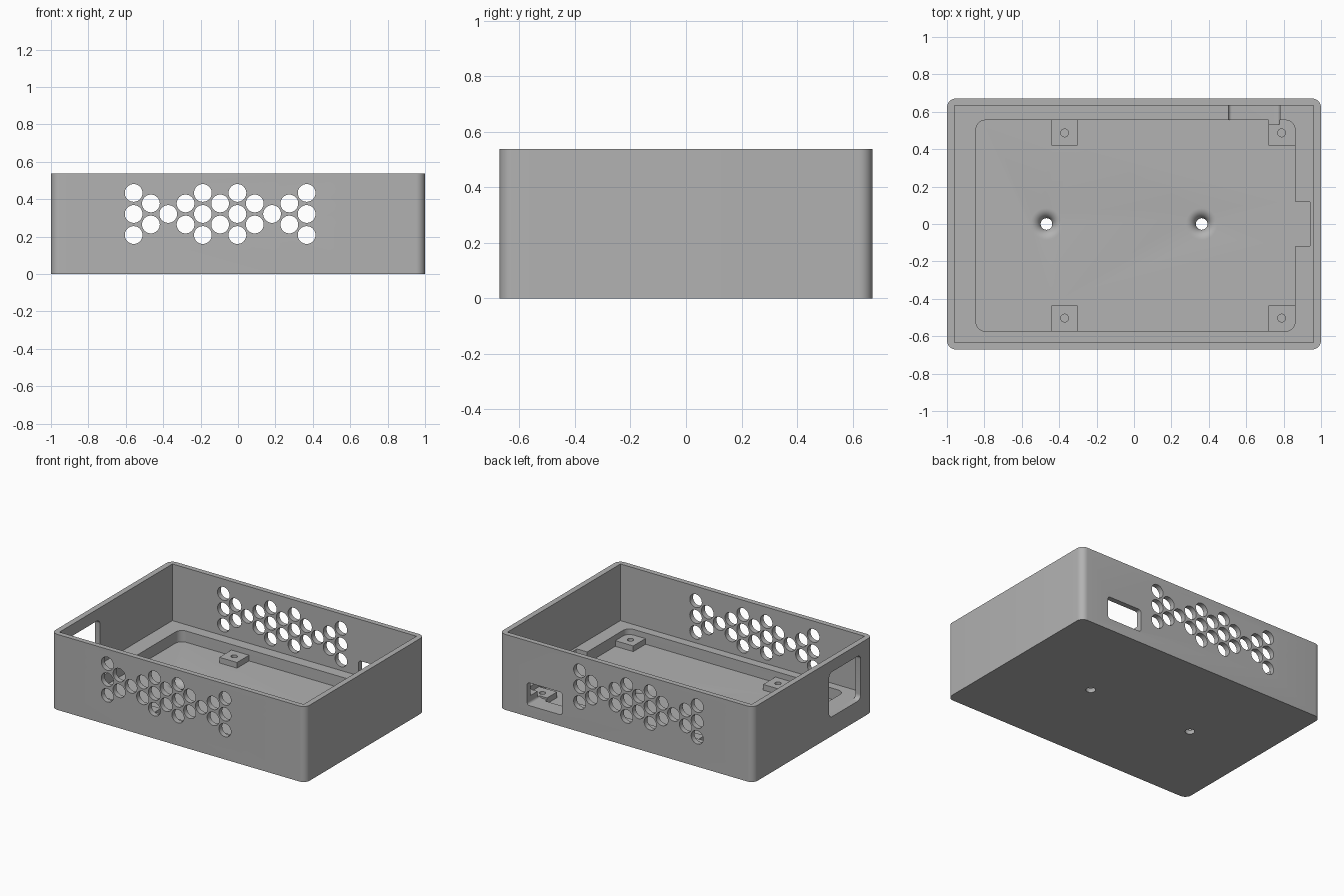
import bpy, bmesh, math
from mathutils import Vector

if "Cube" in bpy.data.objects:
    bpy.data.objects.remove(bpy.data.objects["Cube"])

W, D, H = 1.0, 0.671, 0.537        # half width, half depth, height
FLOOR, BOSS, LEDGE = 0.0537, 0.094, 0.134

grey = bpy.data.materials.new("plain grey")
grey.diffuse_color = (0.445, 0.445, 0.445, 1)
grey.use_nodes = True
grey.node_tree.nodes["Principled BSDF"].inputs["Base Color"].default_value = grey.diffuse_color


def make(name, bm):
    bmesh.ops.recalc_face_normals(bm, faces=bm.faces[:])
    me = bpy.data.meshes.new(name)
    bm.to_mesh(me)
    bm.free()
    ob = bpy.data.objects.new(name, me)
    bpy.context.collection.objects.link(ob)
    me.materials.append(grey)
    return ob


def prism(name, a0, a1, b0, b1, c0, c1, r=0.0, axis="z", seg=8):
    """Rounded rectangle (a, b) extruded from c0 to c1 along an axis."""
    place = {"z": lambda a, b, c: (a, b, c),
             "y": lambda a, b, c: (a, c, b),
             "x": lambda a, b, c: (c, a, b)}[axis]
    pts = []
    for k, (ca, cb) in enumerate([(a1 - r, b1 - r), (a0 + r, b1 - r),
                                  (a0 + r, b0 + r), (a1 - r, b0 + r)]):
        for i in range(seg + 1 if r else 1):
            t = math.pi / 2 * (k + i / seg)
            pts.append((ca + r * math.cos(t), cb + r * math.sin(t)))
    bm = bmesh.new()
    lo = [bm.verts.new(place(a, b, c0)) for a, b in pts]
    hi = [bm.verts.new(place(a, b, c1)) for a, b in pts]
    bm.faces.new(lo)
    bm.faces.new(hi)
    n = len(pts)
    for i in range(n):
        j = (i + 1) % n
        bm.faces.new((lo[i], lo[j], hi[j], hi[i]))
    return make(name, bm)


def lathe(name, x, y, profile, axis="z", n=32):
    """Closed solid of revolution from (radius, height) points."""
    bm = bmesh.new()
    rings = []
    for r, h in profile:
        ring = []
        for i in range(n):
            t = 2 * math.pi * i / n
            u, v = x + r * math.cos(t), y + r * math.sin(t)
            ring.append(bm.verts.new((u, v, h) if axis == "z" else (u, h, v)))
        rings.append(ring)
    bm.faces.new(rings[0])
    bm.faces.new(rings[-1])
    for p, q in zip(rings, rings[1:]):
        for i in range(n):
            j = (i + 1) % n
            bm.faces.new((p[i], p[j], q[j], q[i]))
    return make(name, bm)


def combine(target, tool, op="DIFFERENCE"):
    mod = target.modifiers.new("shape", "BOOLEAN")
    mod.operation, mod.object, mod.solver = op, tool, "EXACT"
    bpy.context.view_layer.objects.active = target
    bpy.ops.object.modifier_apply(modifier=mod.name)
    bpy.data.objects.remove(tool)


# Outer shell, main cavity and recessed floor pocket
case = prism("open_case", -W, W, -D, D, 0, H, 0.048)
combine(case, prism("cavity", -0.96, 0.96, -0.634, 0.634, LEDGE, 1))
combine(case, prism("pocket", -0.845, 0.861, -0.573, 0.555, FLOOR, 0.4, 0.05))
combine(case, prism("side_recess", 0.8, 0.941, -0.12, 0.12, FLOOR, 0.4, 0.008))

# Board standoffs with blind screw holes
for x0 in (-0.441, 0.72):
    for y0, y1 in ((0.42, 0.575), (-0.595, -0.435)):
        x1 = x0 + (0.139 if x0 < 0 else 0.16)
        combine(case, prism("standoff", x0, x1, y0, y1, 0.03, BOSS), "UNION")
for x in (-0.371, 0.789):
    for y in (0.487, -0.503):
        combine(case, lathe("screw_hole", x, y, [(0.021, FLOOR), (0.021, 0.3)], n=24))

# Connector openings in the back and left walls
combine(case, prism("back_opening", 0.505, 0.78, 0.081, 0.242, 0.533, 0.8, 0.018, "y"))
combine(case, prism("left_opening", -0.535, -0.18, 0.136, 0.455, -1.2, -0.9, 0.035, "x"))

# Floor holes flaring upward with a rounded rim
R = 0.031
flare = [(R, -0.1), (R, 0.0005)]
for i in range(1, 9):
    t = math.pi / 2 * i / 8
    flare.append((R + FLOOR * (1 - math.cos(t)), FLOOR * math.sin(t)))
flare.append((R + FLOOR, 0.2))
for x in (-0.468, 0.362):
    combine(case, lathe("floor_hole", x, 0, flare))

# Vent holes through both long walls: columns of three, two or one
for col, count in enumerate((3, 2, 1, 2, 3, 2, 3, 2, 1, 2, 3)):
    for k in range(count):
        x = -0.558 + 0.0925 * col
        z = 0.321 + 0.1125 * (k - (count - 1) / 2)
        combine(case, lathe("vent", x, z, [(0.0475, -1), (0.0475, 1)], "y"))

# Smooth rounded surfaces, keep hard edges
bpy.ops.object.select_all(action="DESELECT")
case.select_set(True)
bpy.context.view_layer.objects.active = case
bpy.ops.object.shade_smooth_by_angle(angle=math.radians(30))
